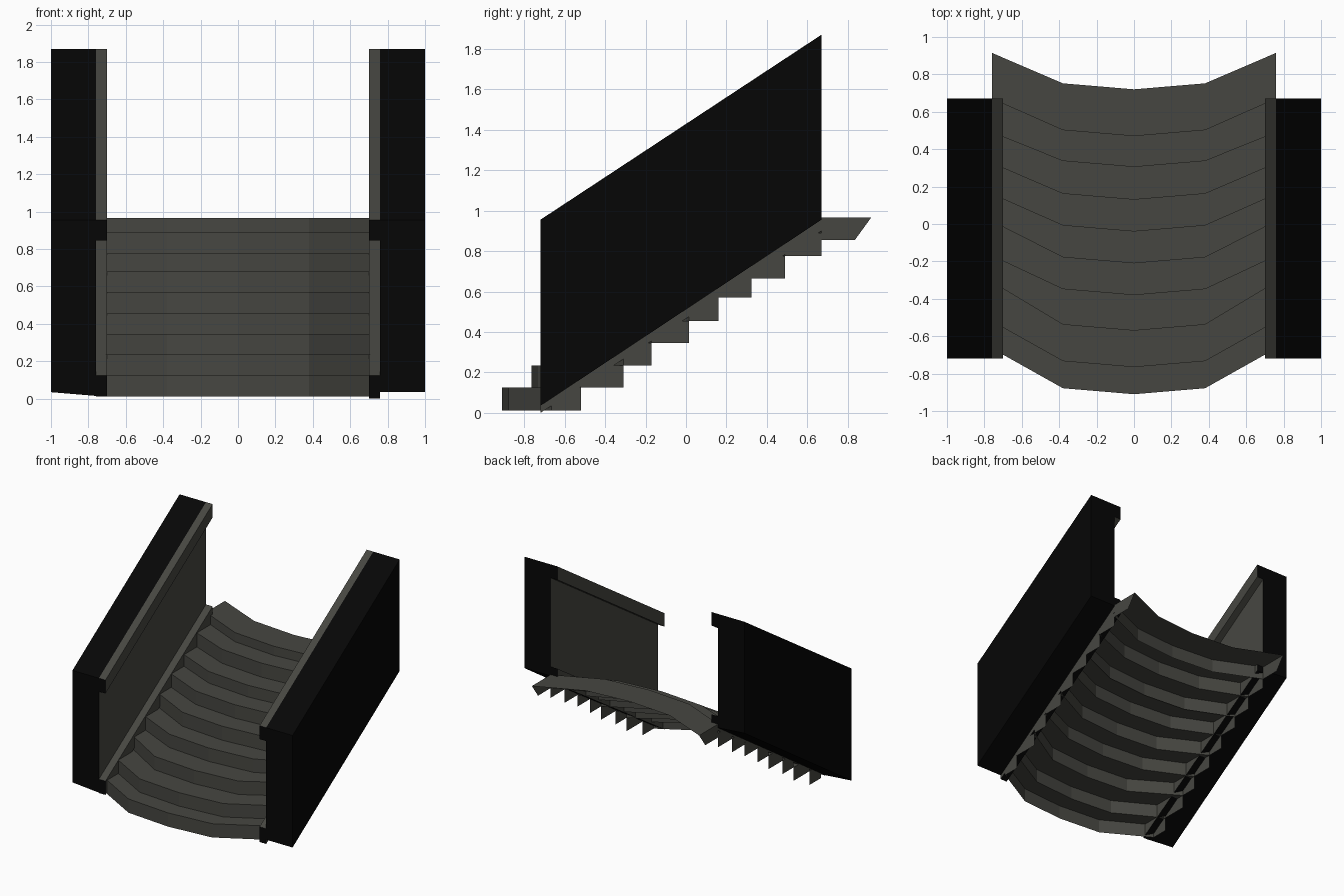
import bpy, bmesh

if "Cube" in bpy.data.objects:
    bpy.data.objects.remove(bpy.data.objects["Cube"])

def material(name, col):
    m = bpy.data.materials.new(name)
    m.diffuse_color = (*col, 1)
    m.use_nodes = True
    m.node_tree.nodes["Principled BSDF"].inputs["Base Color"].default_value = m.diffuse_color
    return m

GREY = material("warm dark grey", (0.062, 0.062, 0.053))
BLACK = material("near black", (0.0018, 0.0018, 0.0018))

def make(name, verts, faces, rule=None):
    me = bpy.data.meshes.new(name)
    bm = bmesh.new()
    vs = [bm.verts.new(v) for v in verts]
    for f in faces:
        bm.faces.new([vs[i] for i in f])
    bmesh.ops.recalc_face_normals(bm, faces=bm.faces)
    bm.normal_update()
    me.materials.append(GREY)
    me.materials.append(BLACK)
    if rule:
        for f in bm.faces:
            f.material_index = 1 if rule(f.normal) else 0
    bm.to_mesh(me)
    bm.free()
    ob = bpy.data.objects.new(name, me)
    bpy.context.collection.objects.link(ob)
    return ob

# curved steps: hollow shells with a riser, a tread and two end plates
XS = (-0.76, -0.38, 0, 0.38, 0.76)
MID = (-0.91, -0.765, -0.57, -0.38, -0.21, -0.04, 0.13, 0.305, 0.47, 0.72)   # edge at x = 0
END = (-0.665, -0.52, -0.31, -0.17, 0.015, 0.16, 0.325, 0.49, 0.67, 0.915)   # edge at x = +-0.76
TOP = (0.125, 0.235, 0.345, 0.455, 0.57, 0.68, 0.775, 0.89, 0.965)
BOTTOM = (0.012, 0.125, 0.235, 0.345, 0.455, 0.57, 0.665, 0.775, 0.855)

def edge(i):
    return (END[i], MID[i] + 0.032, MID[i], MID[i] + 0.032, END[i])

for s in range(9):
    slant = 0.08 if s == 8 else 0
    verts, faces = [], []
    for x, yf, yb in zip(XS, edge(s), edge(s + 1)):
        verts += [(x, yf, BOTTOM[s]), (x, yf, TOP[s]), (x, yb, TOP[s])]
    for i in range(0, 12, 3):
        faces += [(i, i + 3, i + 4, i + 1), (i + 1, i + 4, i + 5, i + 2)]
    for x in (-0.76, 0.76):
        verts.append((x, END[s + 1] - slant, BOTTOM[s]))
    faces += [(0, 1, 2, 15), (12, 16, 14, 13)]
    make(f"step_{s + 1}", verts, faces)

# sloped bar between two x planes; z pairs are (front, back)
Y0, Y1 = -0.72, 0.67
BOX = [(0, 1, 2, 3), (4, 5, 6, 7), (0, 1, 5, 4), (1, 2, 6, 5), (2, 3, 7, 6), (3, 0, 4, 7)]

def sloped(name, xa, xb, bot_a, bot_b, top, rule):
    verts = []
    for x, bot in ((xa, bot_a), (xb, bot_b)):
        verts += [(x, Y0, bot[0]), (x, Y1, bot[1]), (x, Y1, top[1]), (x, Y0, top[0])]
    return make(name, verts, BOX, rule)

for side, label, low in ((-1, "left", 0.015), (1, "right", 0.035)):
    # side wall: grey only on its inner face
    sloped(label + "_wall", side * 0.76, side * 1.0, (low, low + 0.92), (0.035, 0.955),
           (0.955, 1.87), lambda n, s=side: n.x * s > -0.9)
    # rails: grey tops and inner faces, black ends
    sloped(label + "_top_rail", side * 0.70, side * 0.76, (0.845, 1.76), (0.845, 1.76),
           (0.955, 1.87), lambda n: abs(n.y) > 0.9)
    foot = 0.012 if side < 0 else 0.0
    sloped(label + "_bottom_rail", side * 0.70, side * 0.76, (foot, foot + 0.9), (foot, foot + 0.9),
           (0.125, 1.03), lambda n: abs(n.y) > 0.9 or n.z < -0.5)
